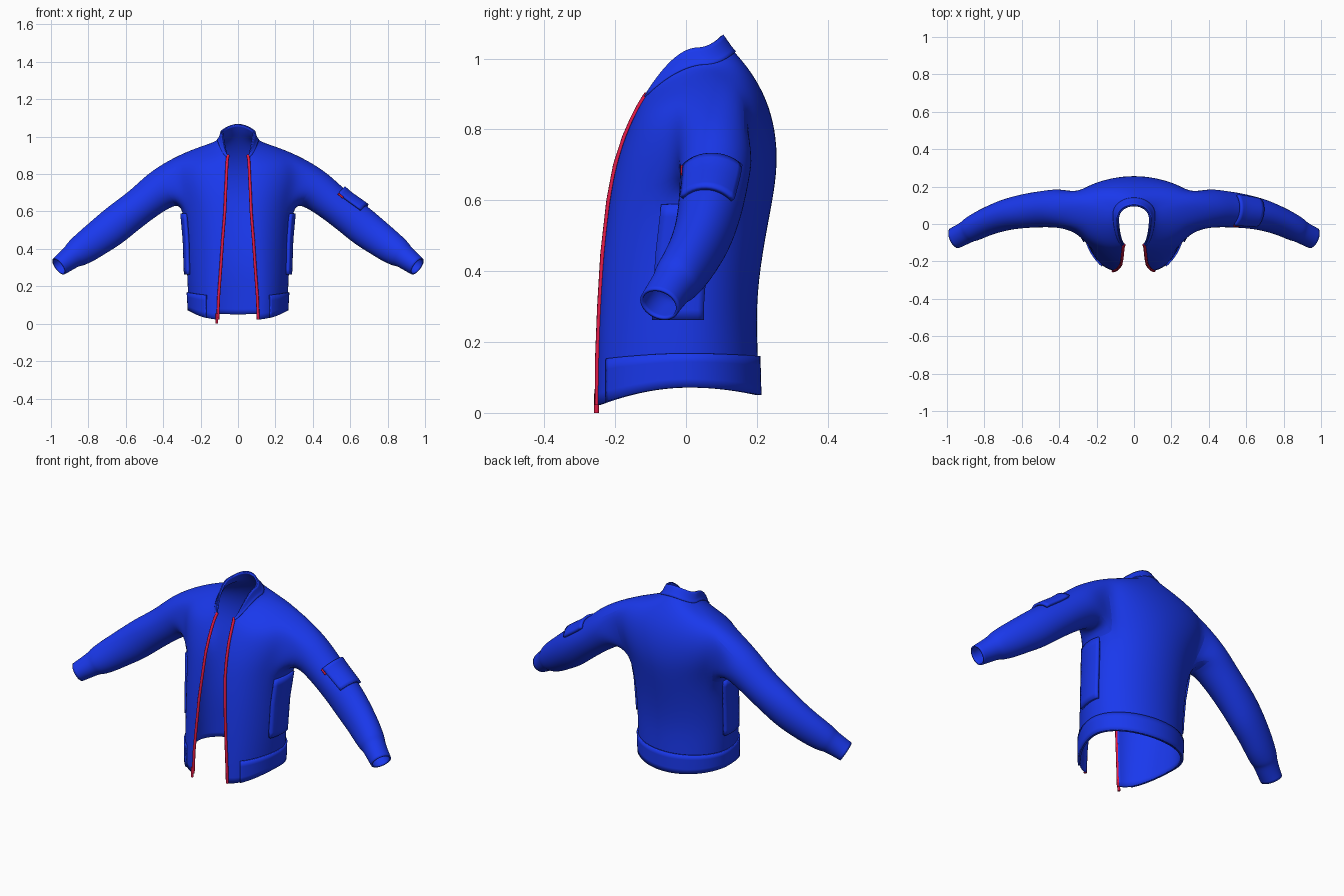
import bpy, bmesh, math
from mathutils import Vector

if "Cube" in bpy.data.objects:
    bpy.data.objects.remove(bpy.data.objects["Cube"])

def material(name, col):
    m = bpy.data.materials.new(name)
    m.diffuse_color = (*col, 1)
    m.use_nodes = True
    m.node_tree.nodes["Principled BSDF"].inputs["Base Color"].default_value = m.diffuse_color
    return m

BLUE = material("blue_cloth", (0.01, 0.04, 0.85))
RED = material("red_zip", (0.75, 0.01, 0.06))

# torso levels: z front, z side, z back, front edge x, front edge y, half width, side y, back y
ROWS = [
    (.022, .072, .050, .108, -.250, .264, .00, .208),
    (.150, .168, .160, .103, -.249, .270, .00, .205),
    (.300, .300, .300, .092, -.243, .276, .00, .199),
    (.450, .450, .450, .082, -.234, .281, .01, .217),
    (.600, .615, .600, .070, -.217, .296, .03, .247),
    (.700, .700, .700, .066, -.198, .330, .06, .261),
    (.780, .800, .800, .062, -.172, .360, .09, .254),
    (.830, .893, .885, .060, -.150, .340, .10, .229),
    (.865, .942, .955, .058, -.132, .220, .09, .190),
    (.885, .970, 1.00, .056, -.120, .125, .06, .155),
    (.893, .992, 1.03, .054, -.115, .100, .05, .127),
    (.900, 1.03, 1.066, .052, -.110, .088, .03, .102)]
COLS = 12

# sleeve rings: centre x, y, z, radius across, radius in depth
RINGS = [
    (.395, .085, .730, .114, .108),
    (.470, .081, .674, .104, .101),
    (.540, .075, .618, .099, .097),
    (.620, .064, .558, .102, .091),
    (.690, .048, .500, .102, .085),
    (.765, .022, .446, .093, .078),
    (.820, -.003, .405, .088, .074),
    (.872, -.030, .370, .076, .070),
    (.882, -.035, .363, .066, .064),
    (.920, -.057, .334, .060, .061),
    (.958, -.075, .306, .054, .060)]

def lerp_row(table, v):
    i = min(int(v), len(table) - 2)
    return [a + (b - a) * (v - i) for a, b in zip(table[i], table[i + 1])]

def torso(v, u, off=0):
    """Point on the right half: u runs from back centre (0) to front edge (12)."""
    zf, zs, zb, xf, yf, w, ys, yb = lerp_row(ROWS, v)
    a = (u - COLS / 2) / COLS * math.pi
    s, c = math.sin(a), max(math.cos(a), 0)
    if a > 0:
        p = Vector((xf + (w - xf) * c ** 1.1, ys + (yf - ys) * s ** 1.1, zs + (zf - zs) * s * s))
    else:
        p = Vector((w * c, ys - (yb - ys) * s, zs + (zb - zs) * s * s))
    if u < 1e-6:
        p.x = 0
    return p + Vector((c, -s, 0)) * off

def sleeve(v, a, off=0):
    """Point on the sleeve: angle a starts underneath and turns to the front."""
    x, y, z, r, d = lerp_row(RINGS, v)
    n = len(RINGS) - 1
    t = (Vector(lerp_row(RINGS, min(v + 1, n))[:3]) - Vector(lerp_row(RINGS, max(v - 1, 0))[:3])).normalized()
    side = Vector((0, -1, 0))
    side = (side - t * side.dot(t)).normalized()
    up = side.cross(t)
    if up.z < 0:
        up = -up
    return Vector((x, y, z)) - up * math.cos(a) * (r + off) + side * math.sin(a) * (d + off)

def finish(name, bm, mat, mirror, levels, thick, offset):
    bmesh.ops.recalc_face_normals(bm, faces=bm.faces[:])
    me = bpy.data.meshes.new(name)
    bm.to_mesh(me)
    bm.free()
    ob = bpy.data.objects.new(name, me)
    bpy.context.collection.objects.link(ob)
    me.materials.append(mat)
    if mirror:
        ob.modifiers.new("mirror", 'MIRROR').merge_threshold = .0005
    if levels:
        s = ob.modifiers.new("smooth", 'SUBSURF')
        s.levels = s.render_levels = levels
        s.boundary_smooth = 'PRESERVE_CORNERS'
    k = ob.modifiers.new("thickness", 'SOLIDIFY')
    k.thickness, k.offset = thick, offset
    bpy.ops.object.select_all(action='DESELECT')
    ob.select_set(True)
    bpy.context.view_layer.objects.active = ob
    bpy.ops.object.shade_smooth_by_angle(angle=math.radians(40))
    return ob

def patch(name, fn, v0, v1, u0, u1, nv, nu, thick, mirror):
    """Thin cloth panel laid on a surface function."""
    bm = bmesh.new()
    g = [[bm.verts.new(fn(v0 + (v1 - v0) * i / nv, u0 + (u1 - u0) * j / nu)) for j in range(nu + 1)]
         for i in range(nv + 1)]
    for i in range(nv):
        for j in range(nu):
            bm.faces.new((g[i][j], g[i][j + 1], g[i + 1][j + 1], g[i + 1][j]))
    return finish(name, bm, BLUE, mirror, 0, thick, 0)

# jacket shell: half torso grid with an armhole, sleeve bridged onto it
bm = bmesh.new()
grid = [[bm.verts.new(torso(i, j)) for j in range(COLS + 1)] for i in range(len(ROWS))]
for i in range(len(ROWS) - 1):
    for j in range(COLS):
        if not (4 <= i < 7 and 4 <= j < 8):
            bm.faces.new((grid[i][j], grid[i][j + 1], grid[i + 1][j + 1], grid[i + 1][j]))
keys = [(4, 6), (4, 7), (4, 8), (5, 8), (6, 8), (7, 8), (7, 7), (7, 6),
        (7, 5), (7, 4), (6, 4), (5, 4), (4, 4), (4, 5)]
loop = [grid[i][j] for i, j in keys]
n = len(loop)
for i in range(len(RINGS)):
    ring = [bm.verts.new(sleeve(i, math.tau * k / n)) for k in range(n)]
    for k in range(n):
        m = (k + 1) % n
        bm.faces.new((loop[k], loop[m], ring[m], ring[k]))
    loop = ring
bmesh.ops.delete(bm, geom=[v for v in bm.verts if not v.link_faces], context='VERTS')
finish("jacket_shell", bm, BLUE, True, 2, .008, -1)

# hem band and collar band
patch("hem_band", lambda v, u: torso(v, u, .001), 0, 1, 0, 10.3, 4, 40, .008, True)
patch("collar_band", lambda v, u: torso(v, u, .001), 9.6, 11, 0, 12, 5, 40, .006, True)

# side pockets
patch("side_pockets", lambda v, u: torso(v, u, .007), 1.72, 3.85, 5.1, 7.6, 10, 8, .016, True)

# pocket on one upper sleeve, with its small red zip
patch("sleeve_pocket", lambda v, a: sleeve(v, a, .003), 1.5, 3.1, math.pi - .95, math.pi + .85, 8, 12, .014, False)

def tube(name, pts, radius):
    cu = bpy.data.curves.new(name, 'CURVE')
    cu.dimensions = '3D'
    cu.bevel_depth, cu.bevel_resolution, cu.use_fill_caps = radius, 2, True
    sp = cu.splines.new('POLY')
    sp.points.add(len(pts) - 1)
    for q, p in zip(sp.points, pts):
        q.co = (*p, 1)
    ob = bpy.data.objects.new(name, cu)
    bpy.context.collection.objects.link(ob)
    cu.materials.append(RED)

tube("sleeve_pocket_zip", [sleeve(1.5 + .1 * k, math.pi - 1.0, .006) for k in range(5)], .005)

# front zips along both opening edges
for side, name in ((1, "front_zip_right"), (-1, "front_zip_left")):
    pts = [torso(k / 4, COLS) for k in range(4 * (len(ROWS) - 1) + 1)]
    tube(name, [(side * p.x, p.y, p.z) for p in pts], .008)

# zip slider end hanging from one hem corner
tube("zip_end", [(-.113, -.252, .0), (-.112, -.252, .055)], .007)
